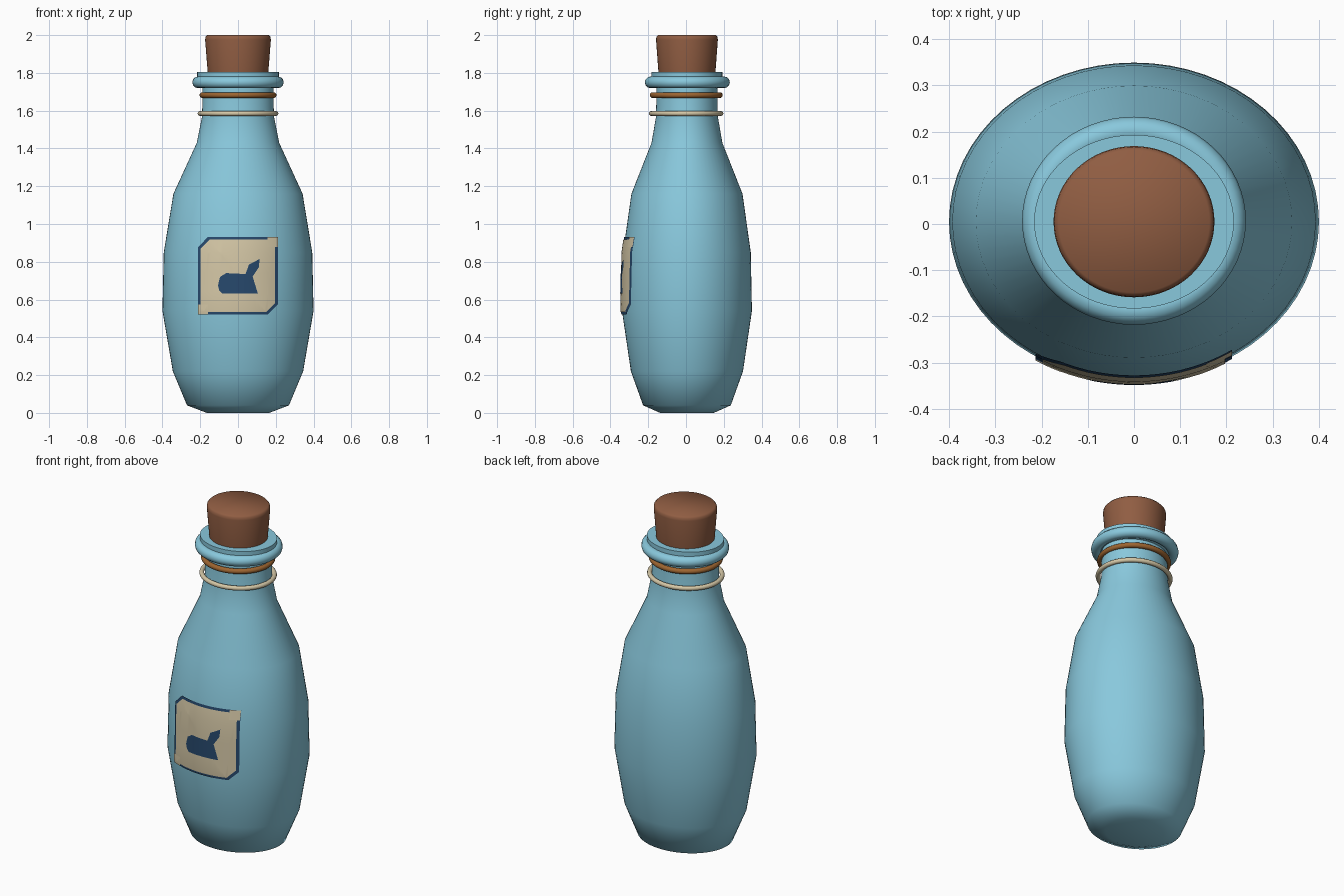
import bpy
import bmesh
from math import cos, sin, pi, radians, sqrt
from mathutils import Vector

cube = bpy.data.objects.get("Cube")
if cube:
    bpy.data.objects.remove(cube, do_unlink=True)


def material(name, rgb):
    mat = bpy.data.materials.new(name)
    mat.use_nodes = True
    mat.diffuse_color = (*rgb, 1)
    mat.node_tree.nodes["Principled BSDF"].inputs["Base Color"].default_value = (*rgb, 1)
    return mat


BLUE = material("blue glass", (0.25, 0.58, 0.72))
CORK = material("cork brown", (0.28, 0.11, 0.055))
ROPE = material("rope brown", (0.34, 0.13, 0.03))
CREAM = material("cream", (0.66, 0.57, 0.38))
NAVY = material("navy ink", (0.02, 0.065, 0.15))

SEGMENTS = 64
CENTRE_Y = 0.005
DEPTH = 0.86  # depth of the oval bottle relative to its width


def finish(name, bm, mat, angle=50):
    mesh = bpy.data.meshes.new(name)
    bm.to_mesh(mesh)
    bm.free()
    mesh.materials.append(mat)
    for face in mesh.polygons:
        face.use_smooth = True
    mesh.set_sharp_from_angle(angle=radians(angle))
    obj = bpy.data.objects.new(name, mesh)
    bpy.context.collection.objects.link(obj)
    return obj


def bridge(bm, a, b):
    n = len(a)
    for i in range(n):
        j = (i + 1) % n
        bm.faces.new((a[i], a[j], b[j], b[i]))


def lathe(name, profile, depth, mat, angle=50):
    """Oval turned solid from (half width, height) points, capped at both ends."""
    bm = bmesh.new()
    loops = []
    for r, z in profile:
        loops.append([bm.verts.new((r * cos(2 * pi * i / SEGMENTS),
                                    CENTRE_Y + r * depth * sin(2 * pi * i / SEGMENTS), z))
                      for i in range(SEGMENTS)])
    for low, high in zip(loops, loops[1:]):
        bridge(bm, low, high)
    bm.faces.new(loops[0][::-1])
    bm.faces.new(loops[-1])
    return finish(name, bm, mat, angle)


def oval_ring(name, rx, ry, z, thick, mat, y=CENTRE_Y, sides=12):
    """Round cord bent into an oval; rx and ry are outer half sizes."""
    bm = bmesh.new()
    loops = []
    for i in range(SEGMENTS):
        a = 2 * pi * i / SEGMENTS
        loop = []
        for k in range(sides):
            b = 2 * pi * k / sides
            out = thick * (cos(b) - 1)
            loop.append(bm.verts.new(((rx + out) * cos(a), y + (ry + out) * sin(a),
                                      z + thick * sin(b))))
        loops.append(loop)
    for i in range(SEGMENTS):
        bridge(bm, loops[i], loops[(i + 1) % SEGMENTS])
    bmesh.ops.recalc_face_normals(bm, faces=bm.faces)
    return finish(name, bm, mat, 80)


# Bottle body and neck
BODY = [(0.165, 0), (0.27, 0.04), (0.345, 0.22), (0.40, 0.54), (0.393, 0.85),
        (0.342, 1.16), (0.218, 1.43), (0.19, 1.57), (0.187, 1.74)]
lathe("bottle_body", BODY, DEPTH, BLUE)

# Lip and the rounded collar around it
lathe("bottle_lip", [(0.187, 1.725), (0.216, 1.735), (0.216, 1.805)], 0.87, BLUE, 40)
oval_ring("lip_collar", 0.242, 0.225, 1.75, 0.031, BLUE, y=0.007)

# Cork with a softened rim
lathe("cork", [(0.158, 1.78), (0.161, 1.81), (0.174, 1.975), (0.172, 1.99), (0.163, 2.0)],
      0.94, CORK, 75)

# Cords around the neck
oval_ring("brown_cord", 0.204, 0.193, 1.682, 0.015, ROPE, y=0.001)
oval_ring("cream_cord", 0.214, 0.197, 1.585, 0.013, CREAM, y=0.001)


def half_width(z):
    for (r0, z0), (r1, z1) in zip(BODY, BODY[1:]):
        if z <= z1:
            return r0 + (r1 - r0) * (z - z0) / (z1 - z0)
    return BODY[-1][0]


def wrapped_plate(name, outline, lift, mat):
    """Flat outline in x and z, sliced finely and wrapped on the bottle's front."""
    bm = bmesh.new()
    face = bm.faces.new([bm.verts.new((x, 0, z)) for x, z in outline])
    bmesh.ops.triangulate(bm, faces=[face])
    cuts = [((i * 0.02, 0, 0), (1, 0, 0)) for i in range(-11, 12)]
    cuts += [((0, 0, z), (0, 0, 1)) for z in (0.54, 0.64, 0.74, 0.85)]
    for point, normal in cuts:
        bmesh.ops.bisect_plane(bm, geom=bm.verts[:] + bm.edges[:] + bm.faces[:],
                               dist=1e-5, plane_co=point, plane_no=normal)
    for v in bm.verts:
        r = half_width(v.co.z)
        v.co.y = CENTRE_Y - DEPTH * sqrt(r * r - v.co.x ** 2) - lift
    bm.normal_update()
    flip = [f for f in bm.faces if f.normal.y > 0]
    bmesh.ops.reverse_faces(bm, faces=flip)
    return finish(name, bm, mat)


def label_outline(left, right, low, high, cut, all_corners):
    """Rectangle with clipped corners; two opposite corners stay square unless all are cut."""
    pts = [(left, high - cut), (left + cut, high)]
    pts += [(right - cut, high), (right, high - cut)] if all_corners else [(right, high)]
    pts += [(right, low + cut), (right - cut, low)]
    pts += [(left + cut, low), (left, low + cut)] if all_corners else [(left, low)]
    return pts


# Paper label: inked border sheet, cream panel and two square corner tabs
L, R, B, T = -0.213, 0.212, 0.52, 0.932
wrapped_plate("label_border", label_outline(L, R, B, T, 0.055, False), 0.006, NAVY)
wrapped_plate("label_panel", label_outline(L + 0.015, R - 0.015, B + 0.014, T - 0.014, 0.048, False),
              0.0085, CREAM)
TAB = 0.055
for name, x, z in (("label_tab_upper", R - TAB, T - TAB), ("label_tab_lower", L, B)):
    wrapped_plate(name, [(x, z), (x + TAB, z), (x + TAB, z + TAB), (x, z + TAB)], 0.009, CREAM)

# Inked emblem on the label
EMBLEM = [(-0.106, 0.675), (-0.095, 0.72), (-0.063, 0.74), (-0.032, 0.735), (-0.016, 0.705),
          (0.01, 0.71), (0.04, 0.735), (0.058, 0.785), (0.115, 0.815), (0.11, 0.77),
          (0.08, 0.725), (0.05, 0.69), (0.095, 0.665), (0.105, 0.633), (-0.085, 0.633),
          (-0.10, 0.65)]
wrapped_plate("label_emblem", EMBLEM, 0.011, NAVY)
